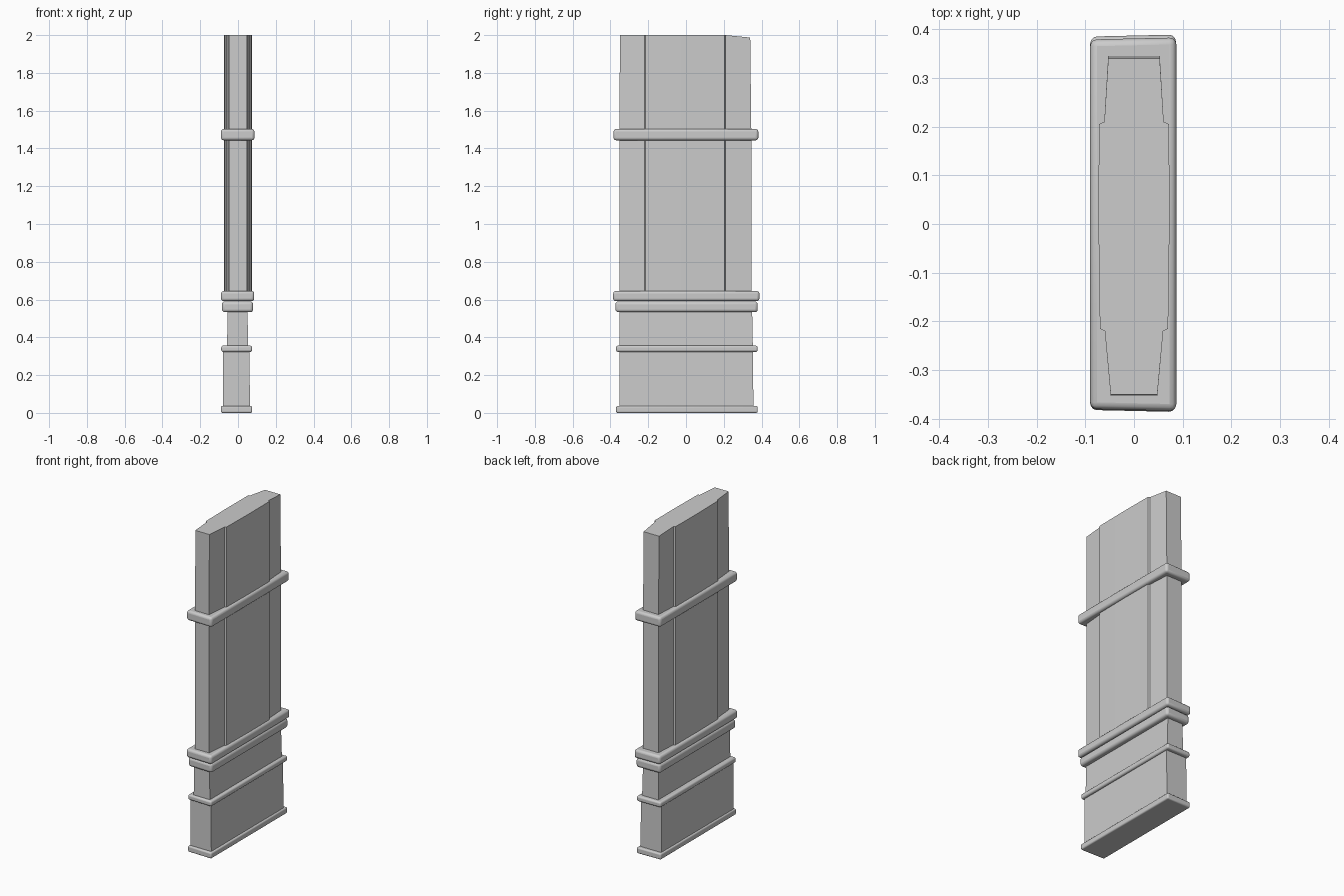
import bpy, bmesh, math

cube = bpy.data.objects.get("Cube")
if cube:
    bpy.data.objects.remove(cube, do_unlink=True)

grey = bpy.data.materials.new("plain grey")
grey.use_nodes = True
grey.diffuse_color = (0.6, 0.6, 0.6, 1)
grey.node_tree.nodes["Principled BSDF"].inputs["Base Color"].default_value = (0.6, 0.6, 0.6, 1)


def rect(x0, x1, y0, y1):
    return [(x0, y0), (x1, y0), (x1, y1), (x0, y1)]


def loft(name, rings, bevel=0.0, angle=40):
    """Closed solid through (z, outline) rings."""
    bm = bmesh.new()
    loops = [[bm.verts.new((x, y, z)) for x, y in outline] for z, outline in rings]
    for low, high in zip(loops, loops[1:]):
        n = len(low)
        for i in range(n):
            j = (i + 1) % n
            bm.faces.new((low[i], low[j], high[j], high[i]))
    bm.faces.new(loops[0][::-1])
    bm.faces.new(loops[-1])
    bmesh.ops.recalc_face_normals(bm, faces=bm.faces)
    mesh = bpy.data.meshes.new(name)
    bm.to_mesh(mesh)
    bm.free()
    mesh.materials.append(grey)
    obj = bpy.data.objects.new(name, mesh)
    bpy.context.collection.objects.link(obj)
    if bevel:
        mod = obj.modifiers.new("rounded edges", "BEVEL")
        mod.width = bevel
        mod.segments = 3
        mod.limit_method = "ANGLE"
    bpy.ops.object.select_all(action="DESELECT")
    obj.select_set(True)
    bpy.context.view_layer.objects.active = obj
    bpy.ops.object.shade_smooth_by_angle(angle=math.radians(angle))
    return obj


# Shaft outline: broad sides stepping in to narrower, tapered ends
def shaft_outline(front, back):
    half = [(0.048, front), (0.06, -0.22), (0.07, -0.215),
            (0.073, 0), (0.072, 0.205), (0.061, 0.21), (0.053, back)]
    return half + [(-x, y) for x, y in reversed(half)]


outline = shaft_outline(-0.352, 0.346)
loft("main_shaft", [(0.62, outline), (1.46, outline)])
upper = loft("upper_shaft", [(1.46, outline), (2.0, shaft_outline(-0.35, 0.34))])
for v in upper.data.vertices:
    if v.co.z > 1.9 and v.co.y > 0.3:
        v.co.z = 1.987

# Lower blocks below the shaft
loft("neck_block", [(0.34, rect(-0.058, 0.054, -0.352, 0.354)),
                    (0.55, rect(-0.055, 0.05, -0.352, 0.35))])
loft("base_block", [(0.02, rect(-0.08, 0.063, -0.352, 0.357)),
                    (0.34, rect(-0.079, 0.061, -0.352, 0.354))])

# Protruding bands: name, z range, x range, y range, edge rounding
bands = [
    ("base_band", 0.0, 0.037, -0.09, 0.075, -0.37, 0.376, 0.008),
    ("middle_band", 0.323, 0.356, -0.089, 0.075, -0.37, 0.376, 0.01),
    ("lower_double_band", 0.533, 0.59, -0.085, 0.08, -0.374, 0.376, 0.015),
    ("upper_double_band", 0.592, 0.645, -0.09, 0.086, -0.386, 0.385, 0.014),
    ("collar_band", 1.443, 1.503, -0.09, 0.087, -0.384, 0.379, 0.014),
]
for name, z0, z1, x0, x1, y0, y1, r in bands:
    # the long ends are very slightly skewed
    outline = [(x0, y0 + 0.004), (x1, y0), (x1, y1 + 0.004), (x0, y1)]
    loft(name, [(z0, outline), (z1, outline)], bevel=r)
